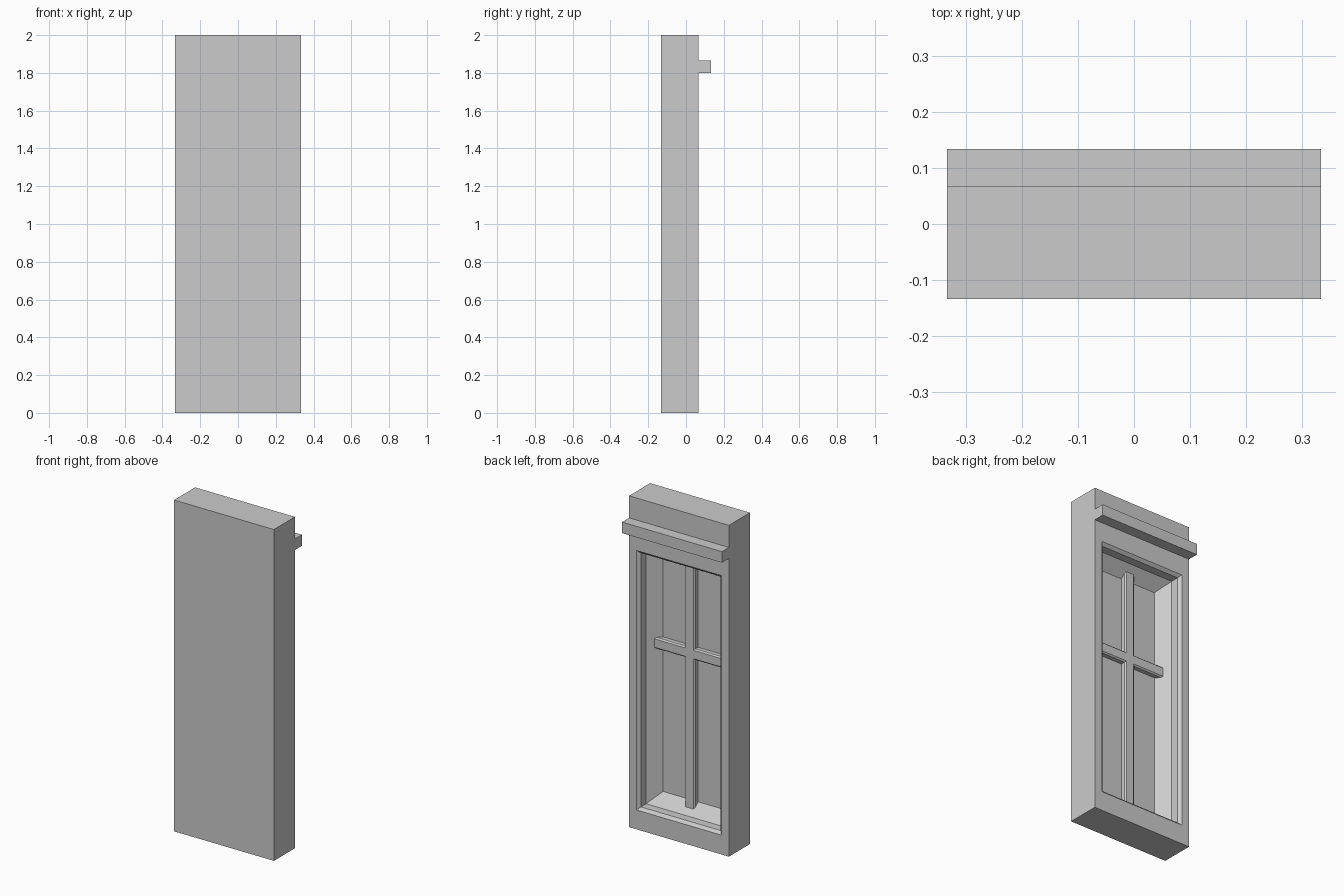
import bpy, bmesh

if "Cube" in bpy.data.objects:
    bpy.data.objects.remove(bpy.data.objects["Cube"])

BACK, FRONT, PANEL = 0.0667, -0.1333, -0.0667
TOP = 2.0


def finish(name, bm):
    bmesh.ops.recalc_face_normals(bm, faces=bm.faces)
    mesh = bpy.data.meshes.new(name)
    bm.to_mesh(mesh)
    bm.free()
    obj = bpy.data.objects.new(name, mesh)
    bpy.context.collection.objects.link(obj)
    return obj


def skin(name, rings):
    """Bridge a list of equal-sized point rings and cap both ends."""
    bm = bmesh.new()
    loops = [[bm.verts.new(p) for p in ring] for ring in rings]
    n = len(loops[0])
    for a, b in zip(loops, loops[1:]):
        for i in range(n):
            j = (i + 1) % n
            bm.faces.new((a[i], a[j], b[j], b[i]))
    bm.faces.new(loops[0])
    bm.faces.new(loops[-1])
    return finish(name, bm)


def rect(half_x, z0, z1, y):
    return [(-half_x, y, z0), (half_x, y, z0), (half_x, y, z1), (-half_x, y, z1)]


# Wall block with a chamfered, then splayed, window recess in the back
HALF = 0.3333
recess = [(0.05, BACK), (0.0667, BACK - 0.0167), (0.0667, 0.0), (0.1333, PANEL)]
rings = [rect(HALF, 0, TOP, FRONT), rect(HALF, 0, TOP, BACK)]
for inset, y in recess:
    rings.append(rect(HALF - inset, 0.0667 + inset, 1.7333 - inset, y))
skin("window_wall", rings)

# Ledge above the window
skin("ledge", [rect(HALF, 1.80, 1.8667, BACK), rect(HALF, 1.80, 1.8667, 0.1333)])


# Glazing bars: chamfered profile, ends mitred to the splayed recess
def glazing_bar(name, half_length, place):
    w, front, c = 0.0333, -0.0333, 0.008
    profile = [(-w, PANEL), (-w, front - c), (-w + c, front),
               (w - c, front), (w, front - c), (w, PANEL)]
    ends = [[place(s * (half_length + y - PANEL), a, y) for a, y in profile]
            for s in (-1, 1)]
    skin(name, ends)


glazing_bar("vertical_bar", 0.70, lambda t, a, y: (a, y, 0.90 + t))
glazing_bar("horizontal_bar", 0.20, lambda t, a, y: (t, y, 1.10 + a))
